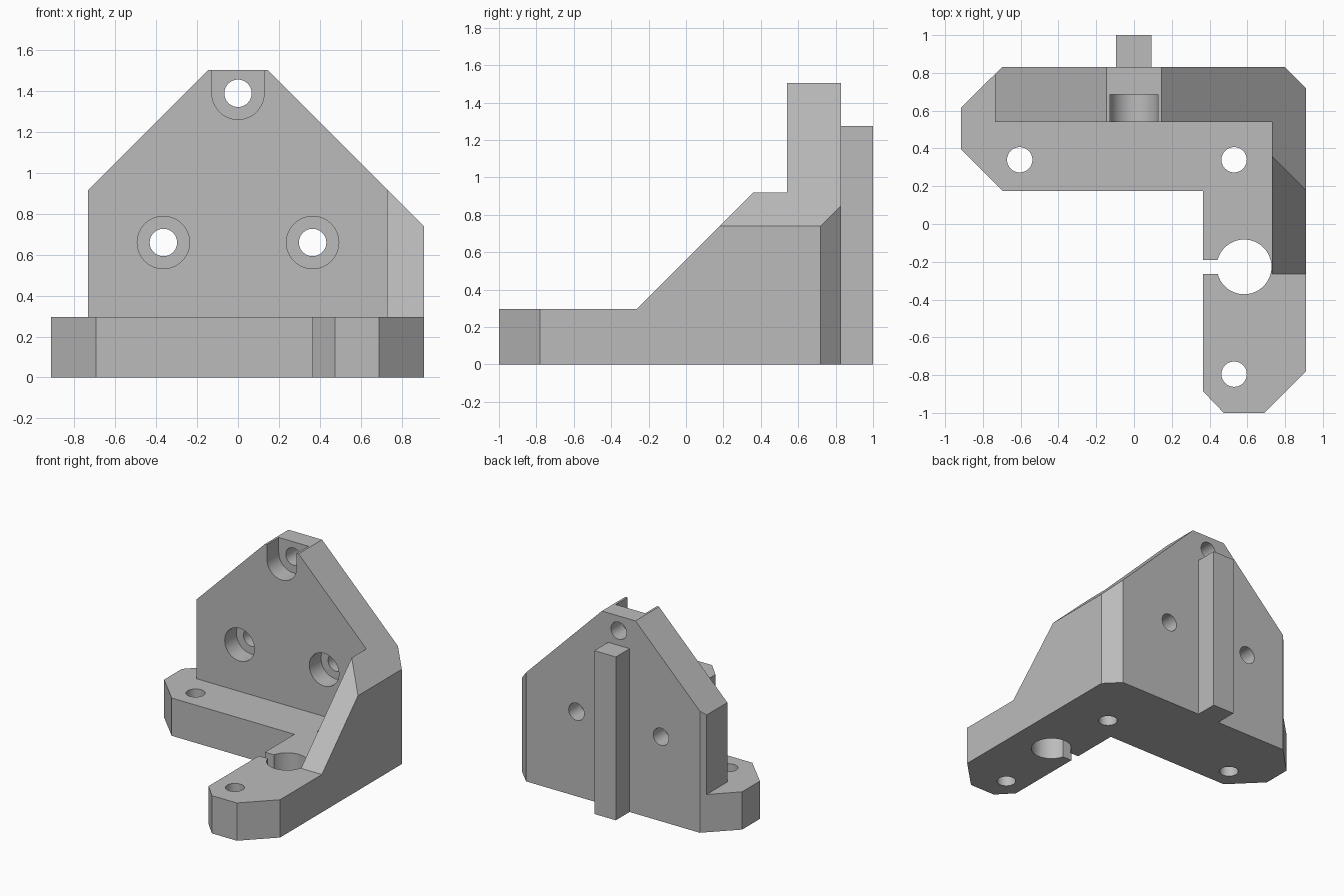
import bpy
import bmesh
from math import radians
from mathutils import Matrix, Vector

if "Cube" in bpy.data.objects:
    bpy.data.objects.remove(bpy.data.objects["Cube"], do_unlink=True)

grey = bpy.data.materials.new("plain grey")
grey.use_nodes = True
grey.diffuse_color = (0.5, 0.5, 0.5, 1)
grey.node_tree.nodes["Principled BSDF"].inputs["Base Color"].default_value = grey.diffuse_color


def finish(name, bm):
    bmesh.ops.recalc_face_normals(bm, faces=bm.faces)
    mesh = bpy.data.meshes.new(name)
    bm.to_mesh(mesh)
    bm.free()
    mesh.materials.append(grey)
    obj = bpy.data.objects.new(name, mesh)
    bpy.context.collection.objects.link(obj)
    return obj


def prism(name, profile, axis, low, high):
    """Extrude a 2D profile along x, y or z between two positions."""
    place = {"x": lambda a, b: (low, a, b),
             "y": lambda a, b: (a, low, b),
             "z": lambda a, b: (a, b, low)}[axis]
    bm = bmesh.new()
    face = bm.faces.new([bm.verts.new(place(a, b)) for a, b in profile])
    side = bmesh.ops.extrude_face_region(bm, geom=[face])["geom"]
    shift = Vector([high - low if c == axis else 0 for c in "xyz"])
    bmesh.ops.translate(bm, vec=shift, verts=[v for v in side if isinstance(v, bmesh.types.BMVert)])
    return finish(name, bm)


def rect(a0, a1, b0, b1):
    return [(a0, b0), (a1, b0), (a1, b1), (a0, b1)]


def drill(name, centre, radius, length, axis="z"):
    bm = bmesh.new()
    turn = Matrix.Rotation(radians(90), 4, "X") if axis == "y" else Matrix()
    bmesh.ops.create_cone(bm, cap_ends=True, segments=48, radius1=radius, radius2=radius,
                          depth=length, matrix=Matrix.Translation(centre) @ turn)
    return finish(name, bm)


def combine(target, tool, operation):
    """Apply a boolean and discard the tool."""
    tool.hide_render = True
    mod = target.modifiers.new(operation, "BOOLEAN")
    mod.operation, mod.solver, mod.object = operation, "EXACT", tool
    bpy.context.view_layer.objects.active = target
    bpy.ops.object.modifier_apply(modifier=mod.name)
    bpy.data.objects.remove(tool, do_unlink=True)


# L-shaped plan with chamfered corners
plan = [(-0.915, 0.395), (-0.695, 0.175), (0.365, 0.175), (0.365, -0.885), (0.475, -1),
        (0.69, -1), (0.91, -0.78), (0.91, 0.72), (0.8, 0.83), (-0.7, 0.83), (-0.915, 0.615)]
base_top = 0.295

# Gabled back wall and side rib, carved from one block and trimmed to the plan
gable = [(-0.735, 0), (-0.735, 0.915), (-0.145, 1.505), (0.145, 1.505), (1.2, 0.45), (1.2, 0)]
bracket = prism("mounting_bracket", gable, "y", -0.265, 1)
combine(bracket, prism("inner_space", rect(-2, 0.73, -1, 0.54), "z", -1, 3), "DIFFERENCE")
slope = [(-0.6, -0.04), (0.54, 1.1), (0.54, 2), (-0.6, 2)]
combine(bracket, prism("rib_slope", slope, "x", 0.5, 1.5), "DIFFERENCE")
combine(bracket, prism("plan_trim", plan, "z", -0.5, 2), "INTERSECT")

# Base plate with its bolt holes, rod bore and clamp slot
base = prism("base_plate", plan, "z", 0, base_top)
for x, y in [(-0.605, 0.34), (0.53, 0.34), (0.53, -0.795)]:
    combine(base, drill("base_hole", (x, y, 0.1), 0.067, 1), "DIFFERENCE")
combine(base, drill("rod_bore", (0.583, -0.227, 0.1), 0.145, 1), "DIFFERENCE")
combine(base, prism("clamp_slot", rect(0.2, 0.55, -0.265, -0.19), "z", -0.5, 1), "DIFFERENCE")
combine(bracket, base, "UNION")

# Counterbored holes through the back wall
for x, z in [(-0.365, 0.66), (0.365, 0.66), (0, 1.39)]:
    combine(bracket, drill("wall_hole", (x, 0.7, z), 0.067, 0.8, "y"), "DIFFERENCE")
    combine(bracket, drill("counterbore", (x, 0.585, z), 0.128, 0.2, "y"), "DIFFERENCE")
combine(bracket, prism("open_counterbore", rect(-0.128, 0.128, 1.39, 1.8), "y", 0.485, 0.685),
        "DIFFERENCE")

# Guide rail on the back
combine(bracket, prism("guide_rail", rect(-0.094, 0.092, 0, 1.275), "y", 0.78, 1), "UNION")

# Flat faces with smooth hole walls
bpy.ops.object.select_all(action="DESELECT")
bracket.select_set(True)
bpy.context.view_layer.objects.active = bracket
bpy.ops.object.shade_smooth_by_angle(angle=radians(25))
